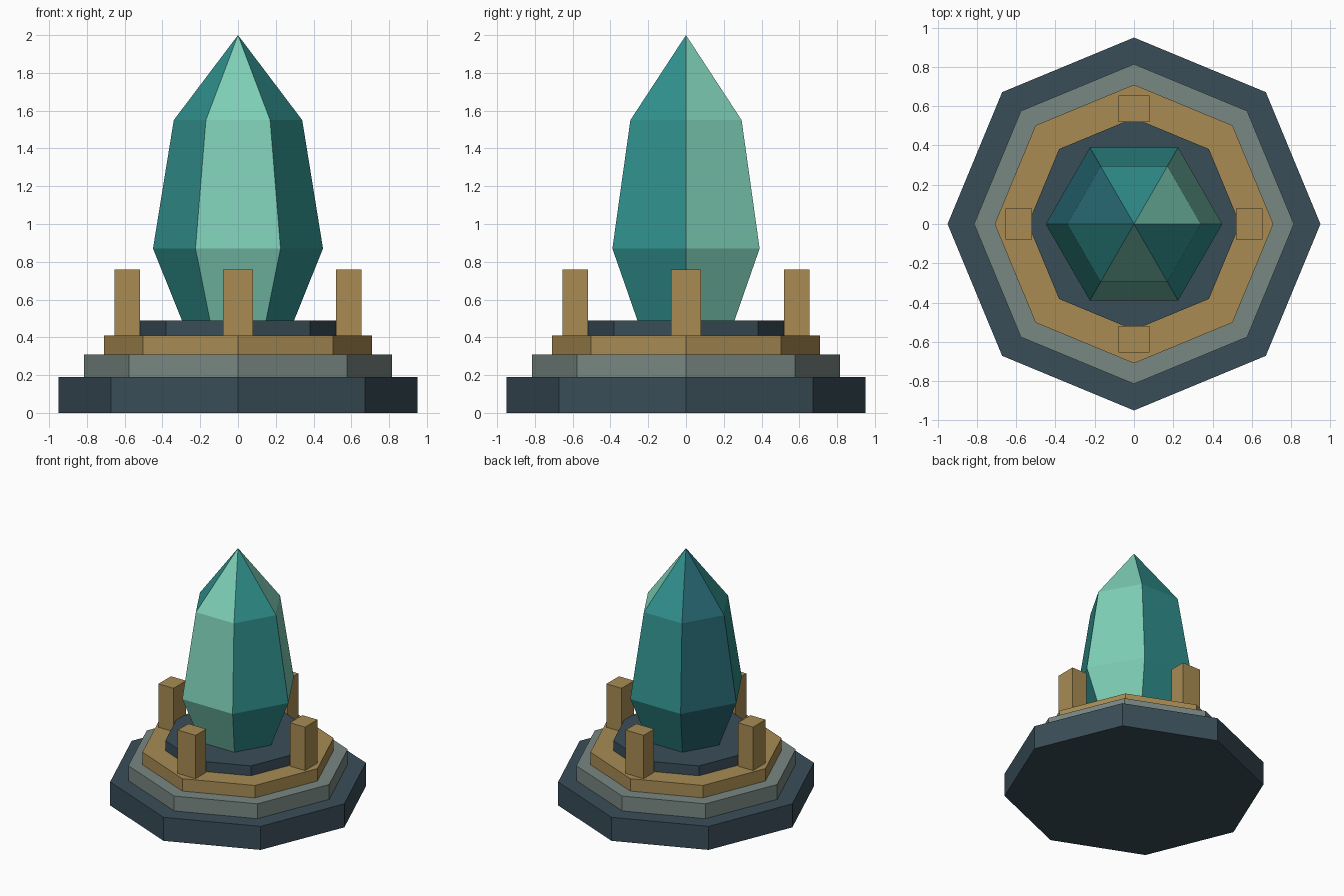
import bpy, bmesh, math
from mathutils import Matrix

if "Cube" in bpy.data.objects:
    bpy.data.objects.remove(bpy.data.objects["Cube"])


def material(name, hex_code):
    def lin(c):
        c /= 255
        return c / 12.92 if c <= 0.04045 else ((c + 0.055) / 1.055) ** 2.4
    m = bpy.data.materials.new(name)
    m.diffuse_color = [lin(int(hex_code[i:i + 2], 16)) for i in (0, 2, 4)] + [1]
    m.use_nodes = True
    m.node_tree.nodes["Principled BSDF"].inputs["Base Color"].default_value = m.diffuse_color
    return m


SLATE = material("dark slate", "394D58")
STONE = material("grey stone", "798782")
GOLD = material("aged gold", "A88B53")
MINT = material("light mint crystal", "7ECFB6")
TEAL = material("teal crystal", "30908D")
BLUE = material("deep blue crystal", "276772")


def finish(name, bm, mats):
    bmesh.ops.recalc_face_normals(bm, faces=bm.faces)
    me = bpy.data.meshes.new(name)
    bm.to_mesh(me)
    bm.free()
    for m in mats:
        me.materials.append(m)
    ob = bpy.data.objects.new(name, me)
    bpy.context.collection.objects.link(ob)
    return ob


def loft(name, sides, rings, mats, apex=None):
    """Stack of regular polygons given as (radius, z), capped or pointed."""
    bm = bmesh.new()
    loops = [[bm.verts.new((r * math.cos(math.tau * i / sides),
                            r * math.sin(math.tau * i / sides), z))
              for i in range(sides)] for r, z in rings]
    bm.faces.new(loops[0][::-1])
    for a, b in zip(loops, loops[1:]):
        for i in range(sides):
            j = (i + 1) % sides
            bm.faces.new((a[i], a[j], b[j], b[i]))
    if apex is None:
        bm.faces.new(loops[-1])
    else:
        tip = bm.verts.new((0, 0, apex))
        for i in range(sides):
            bm.faces.new((loops[-1][i], loops[-1][(i + 1) % sides], tip))
    return finish(name, bm, mats)


# Octagonal stepped base
for name, r, z0, z1, mat in (("base_plinth", 0.95, 0.0, 0.19, SLATE),
                             ("stone_step", 0.815, 0.19, 0.31, STONE),
                             ("gold_step", 0.71, 0.31, 0.41, GOLD),
                             ("crystal_seat", 0.54, 0.41, 0.49, SLATE)):
    loft(name, 8, [(r, z0), (r, z1)], [mat])

# Six-sided crystal, each side a facet colour
crystal = loft("crystal", 6, [(0.295, 0.485), (0.45, 0.87), (0.34, 1.55)],
               [MINT, TEAL, BLUE], apex=2.0)
for p in crystal.data.polygons:
    side = int((math.atan2(p.center.y, p.center.x) % math.tau) / (math.tau / 6))
    p.material_index = (0, 1, 2, 1)[side % 4]

# Four gold posts around the crystal
for i, name in enumerate(("right", "back", "left", "front")):
    bm = bmesh.new()
    bmesh.ops.create_cube(bm, size=1, matrix=Matrix.Rotation(math.pi / 2 * i, 4, 'Z')
                          @ Matrix.Translation((0.587, 0, 0.583))
                          @ Matrix.Diagonal((0.135, 0.16, 0.354, 1)))
    finish(name + "_post", bm, [GOLD])
